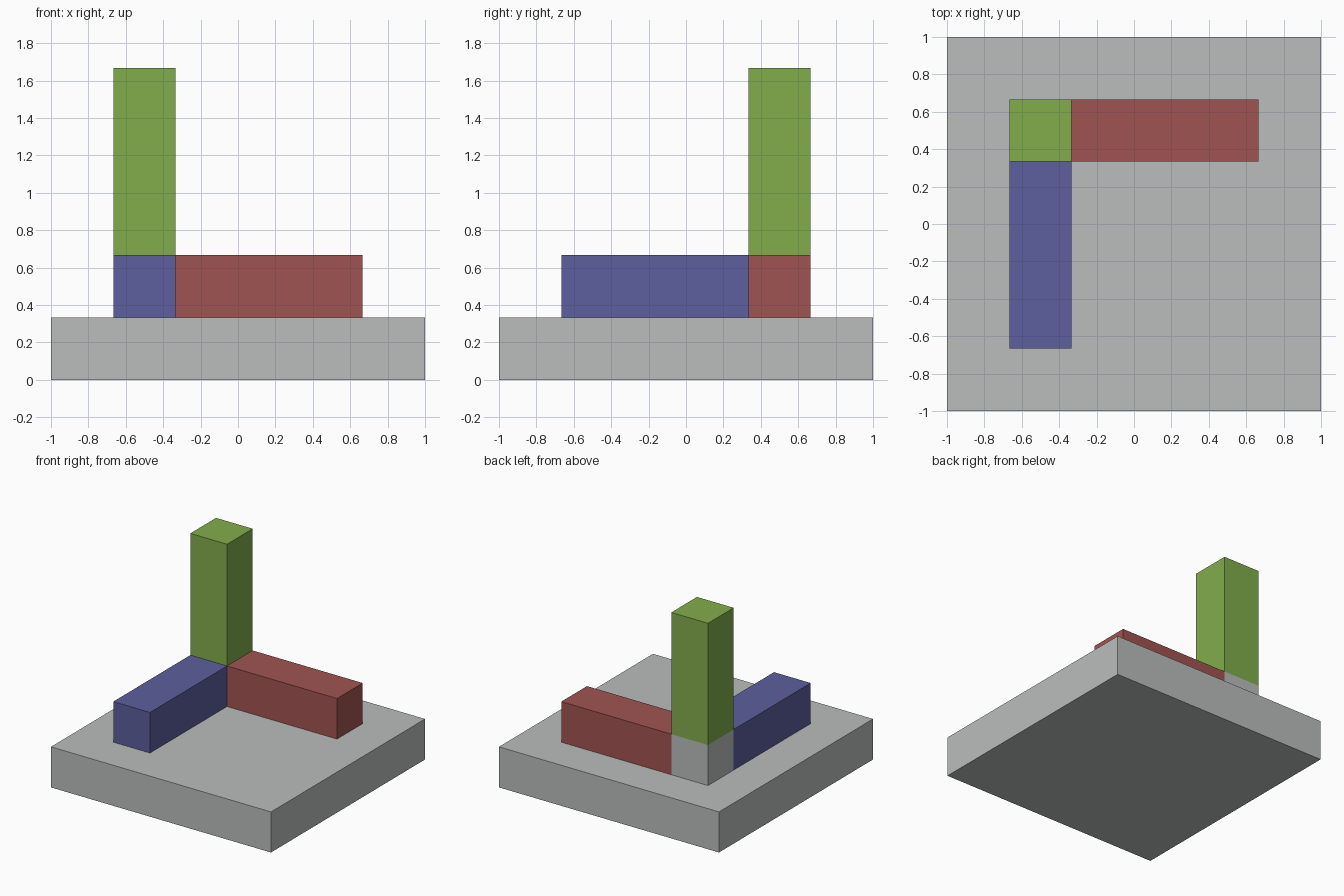
import bpy
import bmesh
from mathutils import Matrix, Vector

cube = bpy.data.objects.get("Cube")
if cube:
    bpy.data.objects.remove(cube, do_unlink=True)

U = 1 / 3  # side of one building unit


def linear(v):
    v /= 255
    return v / 12.92 if v <= 0.04045 else ((v + 0.055) / 1.055) ** 2.4


def material(name, *rgb):
    colour = (*[linear(v) for v in rgb], 1)
    mat = bpy.data.materials.new(name)
    mat.use_nodes = True
    mat.diffuse_color = colour
    shader = mat.node_tree.nodes["Principled BSDF"]
    shader.inputs["Base Color"].default_value = colour
    shader.inputs["Roughness"].default_value = 0.8
    return mat


def box(name, corner, size, mat):
    """Box from its lowest corner and size, both in units."""
    corner, size = Vector(corner) * U, Vector(size) * U
    bm = bmesh.new()
    bmesh.ops.create_cube(
        bm, size=1,
        matrix=Matrix.Translation(corner + size / 2) @ Matrix.Diagonal((*size, 1)))
    mesh = bpy.data.meshes.new(name)
    bm.to_mesh(mesh)
    bm.free()
    mesh.materials.append(mat)
    obj = bpy.data.objects.new(name, mesh)
    bpy.context.collection.objects.link(obj)
    return obj


grey = material("grey", 187, 190, 189)
red = material("red", 160, 84, 81)
green = material("green", 130, 173, 75)
blue = material("blue", 93, 95, 157)

# Square slab and the block where the three bars meet
box("base_slab", (-3, -3, 0), (6, 6, 1), grey)
box("corner_block", (-2, 1, 1), (1, 1, 1), grey)

# One bar along each axis
box("side_bar", (-1, 1, 1), (3, 1, 1), red)
box("front_bar", (-2, -2, 1), (1, 3, 1), blue)
box("upright_bar", (-2, 1, 2), (1, 1, 3), green)
